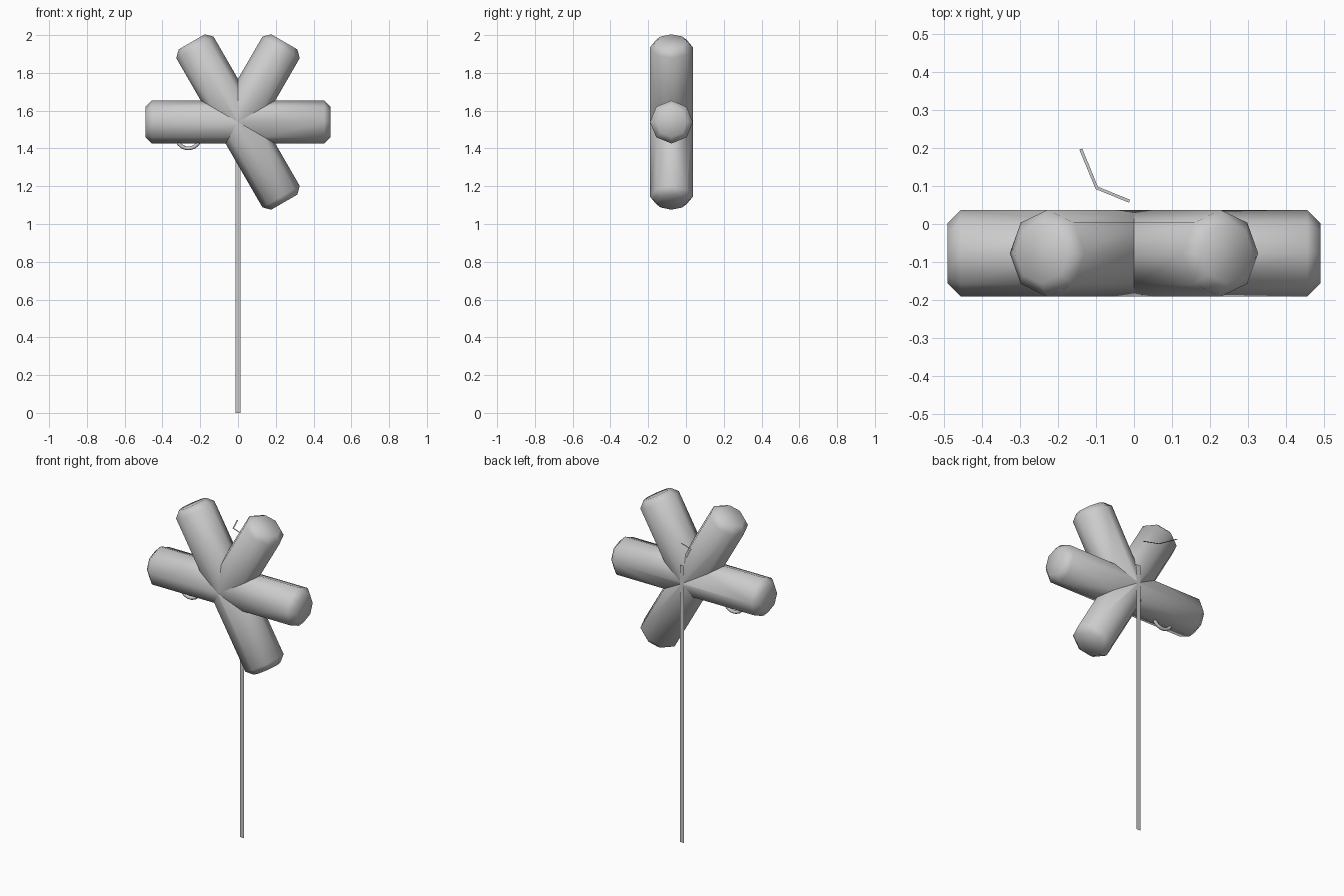
import bpy, bmesh, math
from mathutils import Vector

if "Cube" in bpy.data.objects:
    bpy.data.objects.remove(bpy.data.objects["Cube"])

HUB = Vector((0, -0.077, 1.54))
R, CAP_R, L, CHAMFER = 0.114, 0.08, 0.49, 0.034


def make_object(name, bm, smooth=None):
    me = bpy.data.meshes.new(name)
    bm.to_mesh(me)
    bm.free()
    ob = bpy.data.objects.new(name, me)
    bpy.context.collection.objects.link(ob)
    if smooth:
        bpy.ops.object.select_all(action='DESELECT')
        bpy.context.view_layer.objects.active = ob
        ob.select_set(True)
        bpy.ops.object.shade_smooth_by_angle(angle=math.radians(smooth))
    return ob


def loft(bm, rings, cap_start=False, cap_end=False):
    loops = [[bm.verts.new(p) for p in ring] for ring in rings]
    for a, b in zip(loops, loops[1:]):
        n = len(a)
        for i in range(n):
            bm.faces.new((a[i], a[(i + 1) % n], b[(i + 1) % n], b[i]))
    if cap_start:
        bm.faces.new(loops[0][::-1])
    if cap_end:
        bm.faces.new(loops[-1])
    bmesh.ops.recalc_face_normals(bm, faces=bm.faces)


def direction(deg):
    return Vector((math.cos(math.radians(deg)), 0, math.sin(math.radians(deg))))


def ring(center, side, radius, n=8):
    return [center + radius * (math.cos(2 * math.pi * i / n) * side
            + math.sin(2 * math.pi * i / n) * Vector((0, 1, 0))) for i in range(n)]


# Octagonal arms with chamfered tips, mitred where neighbours meet
def arm(name, deg, gap_before, gap_after):
    d, side = direction(deg), direction(deg + 90)
    bm = bmesh.new()
    loft(bm, [ring(HUB + d * t, side, r) for t, r in
              ((-0.3, R), (L - CHAMFER, R), (L, CAP_R))], cap_end=True)
    for cut in (deg + gap_after / 2 + 90, deg - gap_before / 2 - 90):
        bmesh.ops.bisect_plane(bm, geom=bm.verts[:] + bm.edges[:] + bm.faces[:],
                               plane_co=HUB, plane_no=direction(cut), clear_outer=True)
    make_object(name, bm, 50)


arm("arm_right", 0, 60, 60)
arm("arm_upper_right", 60, 60, 60)
arm("arm_upper_left", 120, 60, 60)
arm("arm_left", 180, 60, 120)
arm("arm_lower_right", 300, 120, 60)

# Flat stem strip behind the arms
bm = bmesh.new()
bm.faces.new([bm.verts.new((x, 0.038, z)) for x, z in
              ((0.013, 0), (-0.013, 0), (-0.013, 1.65), (0.013, 1.65))])
make_object("stem", bm)

# Thin bent strip floating behind the upper arms
bm = bmesh.new()
path = [Vector((-0.14, 0.197, 1.793)), Vector((-0.098, 0.095, 1.793)),
        Vector((-0.012, 0.06, 1.793))]
offs = [Vector((0.004, 0.001, 0)), Vector((0.003, 0.003, 0)), Vector((0.001, 0.004, 0))]
rows = [(bm.verts.new(p - o), bm.verts.new(p + o)) for p, o in zip(path, offs)]
for a, b in zip(rows, rows[1:]):
    bm.faces.new((a[0], b[0], b[1], a[1]))
make_object("bent_strip", bm)

# Half ring hanging under the left arm
bm = bmesh.new()
center = Vector((-0.263, -0.075, 1.463))
loft(bm, [ring(center + 0.063 * direction(a), direction(a), 0.01)
          for a in range(180, 361, 20)], True, True)
make_object("half_ring", bm, 50)
